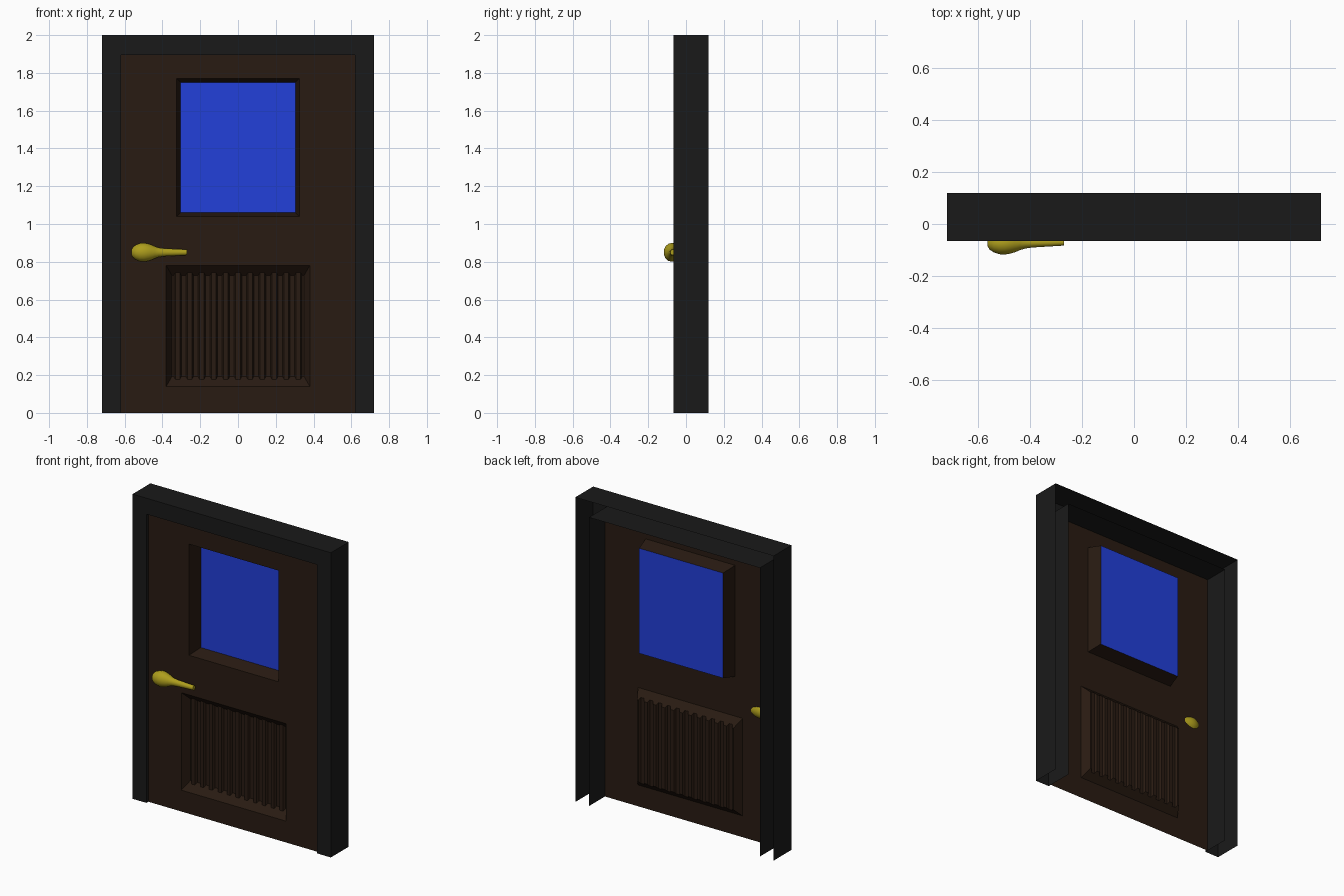
import bpy, bmesh, math

if "Cube" in bpy.data.objects:
    bpy.data.objects.remove(bpy.data.objects["Cube"])

FRONT, BACK, DOOR_Y, GLASS_Y = -0.065, 0.12, -0.045, 0.05


def material(name, rgb):
    m = bpy.data.materials.new(name)
    m.diffuse_color = (*rgb, 1)
    m.use_nodes = True
    m.node_tree.nodes["Principled BSDF"].inputs["Base Color"].default_value = m.diffuse_color
    return m


def bridge(bm, rings, closed=False):
    """Skin quads between successive rows of points."""
    rows = [[bm.verts.new(p) for p in ring] for ring in rings]
    n = len(rows[0])
    for a, b in zip(rows, rows[1:]):
        for i in range(n if closed else n - 1):
            j = (i + 1) % n
            bm.faces.new((a[i], b[i], b[j], a[j]))
    return rows


def finish(bm, name, mat):
    bmesh.ops.remove_doubles(bm, verts=bm.verts, dist=1e-5)
    me = bpy.data.meshes.new(name)
    bm.to_mesh(me)
    bm.free()
    me.materials.append(mat)
    ob = bpy.data.objects.new(name, me)
    bpy.context.collection.objects.link(ob)
    return ob


def rect(x, z0, z1, y):
    return [(-x, y, z0), (-x, y, z1), (x, y, z1), (x, y, z0)]


black = material("frame_black", (0.01, 0.01, 0.01))
brown = material("door_brown", (0.022, 0.011, 0.006))
blue = material("glass_blue", (0.016, 0.05, 0.7))
brass = material("handle_brass", (0.42, 0.34, 0.012))

# Door frame: channel section, open at the back and the feet
bm = bmesh.new()
bridge(bm, [rect(0.72, 0, 2, BACK), rect(0.72, 0, 2, FRONT),
            rect(0.62, 0, 1.895, FRONT), rect(0.62, 0, 1.895, BACK)])
finish(bm, "door_frame", black)

# Door sheet with openings for the window and the vent
bm = bmesh.new()
xs = [-0.62, -0.38, -0.325, 0.325, 0.38, 0.62]
zs = [0, 0.14, 0.78, 1.04, 1.77, 1.895]
for i in range(5):
    for k in range(5):
        if (k == 1 and 1 <= i <= 3) or (k == 3 and i == 2):
            continue
        bridge(bm, [[(x, DOOR_Y, zs[k]), (x, DOOR_Y, zs[k + 1])] for x in xs[i:i + 2]])

# Tapered window recess
bridge(bm, [rect(0.325, 1.04, 1.77, DOOR_Y), rect(0.305, 1.06, 1.75, GLASS_Y)], True)
finish(bm, "door_panel", brown)

# Window glass
bm = bmesh.new()
bm.faces.new([bm.verts.new(p) for p in reversed(rect(0.305, 1.06, 1.75, GLASS_Y))])
finish(bm, "window_glass", blue)

# Pleated vent: (x, depth) section, ends bevelled back to the door sheet
section = [(-0.38, 0), (-0.35, 0.052)]
for i in range(11):
    c = (i - 5) * 0.064
    section += [(c - 0.02, 0.052), (c - 0.012, 0.038), (c + 0.012, 0.038), (c + 0.02, 0.052)]
section += [(0.35, 0.052), (0.38, 0)]
bm = bmesh.new()
bridge(bm, [[(x, DOOR_Y, 0.14), (x, DOOR_Y + d, 0.14 + d),
             (x, DOOR_Y + d, 0.78 - d), (x, DOOR_Y, 0.78)] for x, d in section])
finish(bm, "vent_pleats", brown)

# Lever handle: bulb and tapering grip turned about x
profile = [(-0.565, 0.012), (-0.556, 0.028), (-0.54, 0.04), (-0.52, 0.048), (-0.5, 0.05),
           (-0.48, 0.047), (-0.46, 0.041), (-0.44, 0.032), (-0.42, 0.025), (-0.39, 0.021),
           (-0.27, 0.015)]
bm = bmesh.new()
rings = []
for x, r in profile:
    cy = -0.075 + 0.005 * (x + 0.565) / 0.295
    rings.append([(x, cy + 0.9 * r * math.sin(a), 0.85 + r * math.cos(a))
                  for a in (math.tau * k / 14 for k in range(14))])
rows = bridge(bm, rings, True)
bm.faces.new(rows[0])
bm.faces.new(rows[-1])
bmesh.ops.recalc_face_normals(bm, faces=bm.faces)
handle = finish(bm, "lever_handle", brass)
bpy.context.view_layer.objects.active = handle
handle.select_set(True)
bpy.ops.object.shade_smooth_by_angle(angle=math.radians(40))
